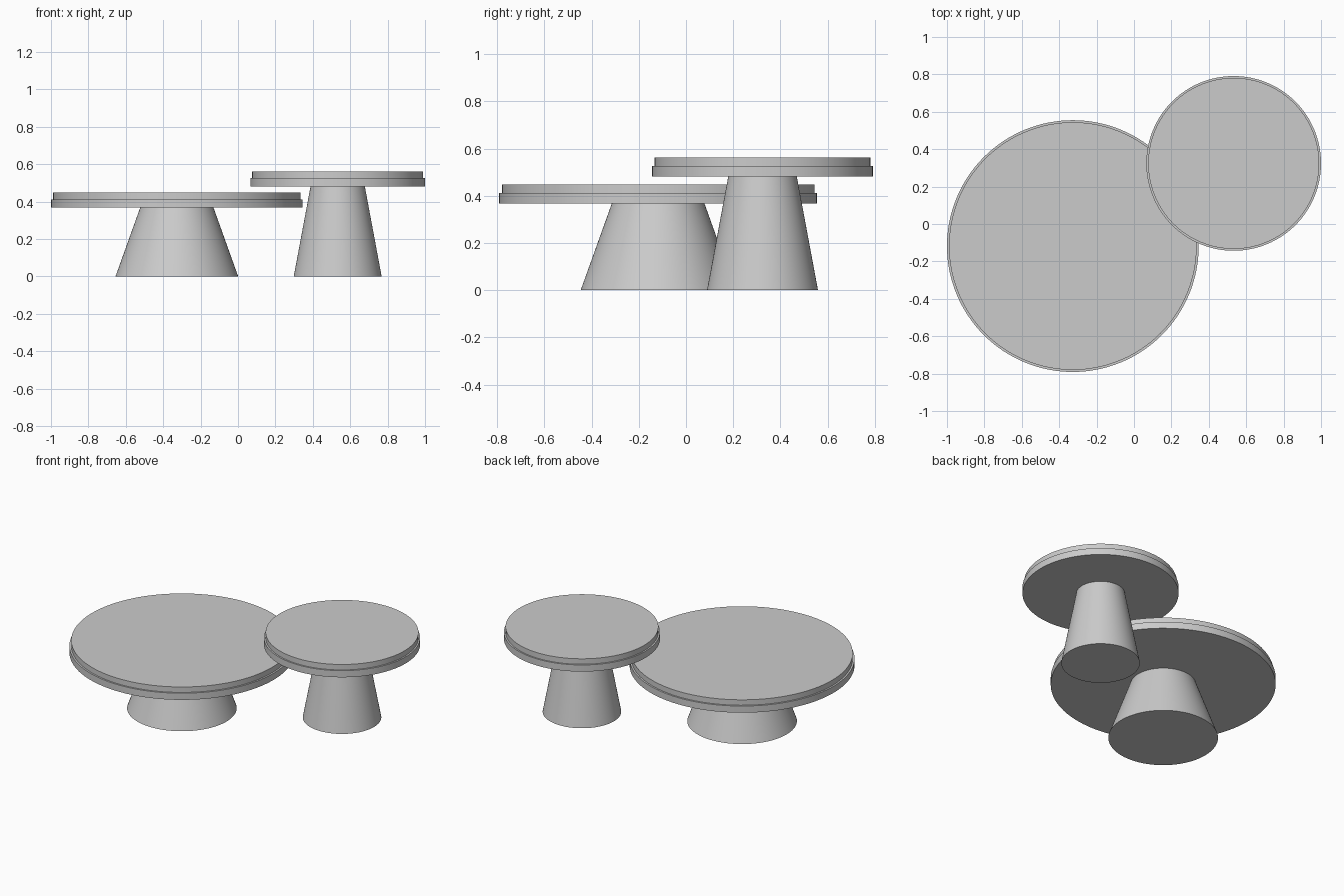
import bpy
import math

if "Cube" in bpy.data.objects:
    bpy.data.objects.remove(bpy.data.objects["Cube"])


def frustum(name, x, y, z0, z1, r0, r1):
    """Round solid from z0 to z1, radius r0 at the bottom and r1 at the top."""
    bpy.ops.mesh.primitive_cone_add(vertices=128, radius1=r0, radius2=r1,
                                    depth=z1 - z0, location=(x, y, (z0 + z1) / 2))
    obj = bpy.context.object
    obj.name = name
    bpy.ops.object.shade_smooth_by_angle(angle=math.radians(30))
    return obj


def table(name, x, y, foot_r, neck_r, tray_r, top_r, z_neck, z_tray, z_top):
    # Tapered pedestal
    frustum(name + "_pedestal", x, y, 0, z_neck, foot_r, neck_r)
    # Wider supporting disc
    frustum(name + "_support_disc", x, y, z_neck, z_tray, tray_r, tray_r)
    # Slightly smaller table top
    frustum(name + "_top", x, y, z_tray, z_top, top_r, top_r)


# Low wide table and taller small table overlapping it
table("large_table", -0.327, -0.118, 0.328, 0.196, 0.673, 0.662, 0.368, 0.412, 0.448)
table("small_table", 0.533, 0.324, 0.235, 0.145, 0.467, 0.457, 0.482, 0.526, 0.562)
